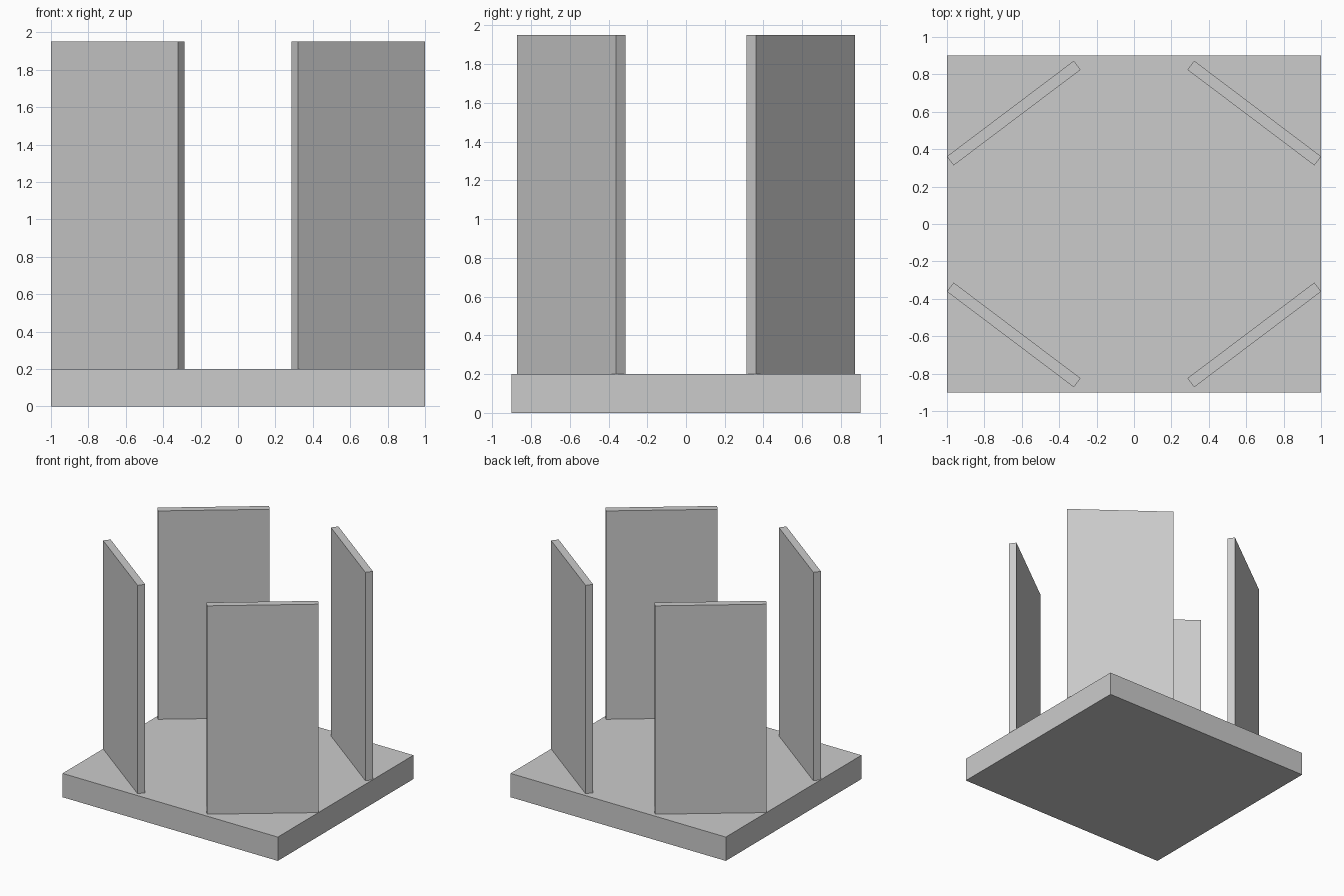
import bpy
import math

cube = bpy.data.objects.get("Cube")
if cube:
    bpy.data.objects.remove(cube, do_unlink=True)

# Single matte grey for every part
COLOUR = (0.6, 0.6, 0.6, 1.0)
grey = bpy.data.materials.new("light_grey")
grey.use_nodes = True
grey.diffuse_color = COLOUR
grey.node_tree.nodes["Principled BSDF"].inputs["Base Color"].default_value = COLOUR


def box(name, size, centre, angle=0.0):
    """Box with applied size, turned about the vertical axis."""
    bpy.ops.mesh.primitive_cube_add(size=1, location=centre, rotation=(0, 0, angle))
    obj = bpy.context.object
    obj.name = name
    obj.scale = size
    bpy.ops.object.transform_apply(location=False, rotation=False, scale=True)
    obj.data.materials.append(grey)
    return obj


# Base slab
BASE_HEIGHT = 0.2
box("base_slab", (2.0, 1.8, BASE_HEIGHT), (0, 0, BASE_HEIGHT / 2))

# Four upright panels set diagonally across the corners
PANEL_HEIGHT = 1.75
LENGTH, THICKNESS = 0.85, 0.06
ANGLE = math.radians(37)
for side, sx in (("left", 1), ("right", -1)):
    for end, sy in (("front", -1), ("back", 1)):
        box(f"{end}_{side}_panel", (LENGTH, THICKNESS, PANEL_HEIGHT),
            (sx * 0.643, sy * 0.593, BASE_HEIGHT + PANEL_HEIGHT / 2),
            -sx * sy * ANGLE)
